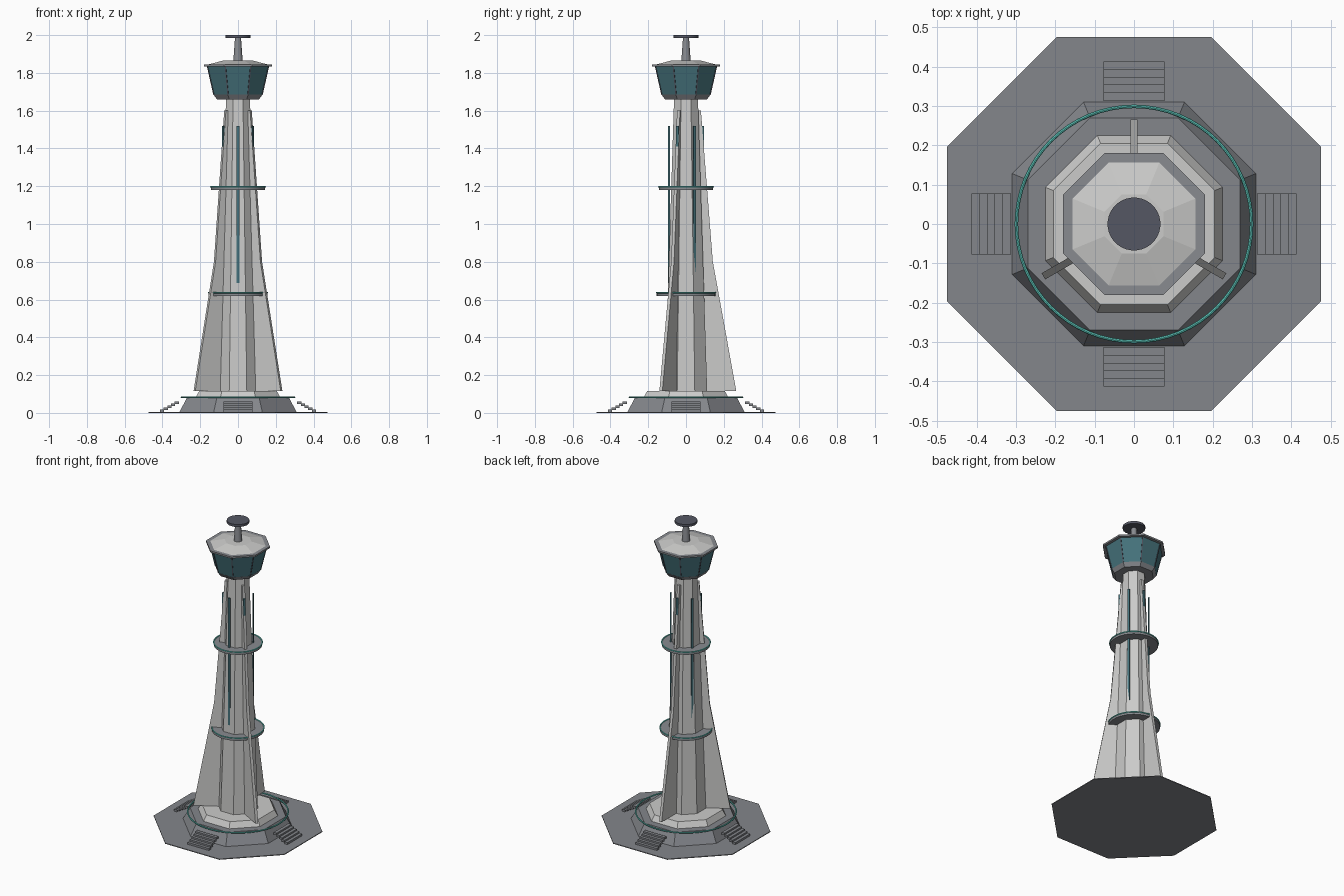
import bpy, bmesh, math
from mathutils import Matrix, Vector

if "Cube" in bpy.data.objects:
    bpy.data.objects.remove(bpy.data.objects["Cube"])


def material(name, rgb):
    m = bpy.data.materials.new(name)
    m.diffuse_color = (*rgb, 1)
    m.use_nodes = True
    m.node_tree.nodes["Principled BSDF"].inputs["Base Color"].default_value = m.diffuse_color
    return m


PALE = material("pale concrete", (0.60, 0.60, 0.59))
GREY = material("mid grey stone", (0.23, 0.24, 0.26))
TRIM = material("trim grey", (0.25, 0.26, 0.28))
DARK = material("dark metal", (0.09, 0.095, 0.125))
GLASS = material("teal glass", (0.06, 0.17, 0.20))
GLOW = material("bright turquoise", (0.12, 0.62, 0.54))


def finish(name, bm, mat, smooth=False):
    bmesh.ops.recalc_face_normals(bm, faces=bm.faces)
    me = bpy.data.meshes.new(name)
    bm.to_mesh(me)
    bm.free()
    ob = bpy.data.objects.new(name, me)
    bpy.context.collection.objects.link(ob)
    me.materials.append(mat)
    if smooth:
        bpy.context.view_layer.objects.active = ob
        ob.select_set(True)
        bpy.ops.object.shade_smooth_by_angle(angle=math.radians(40))
        ob.select_set(False)
    return ob


def stack(name, profile, mat, sides=8, smooth=False):
    """Lofted n-gon through (apothem, z) levels, flat sides facing the axes."""
    bm = bmesh.new()
    k = 1 / math.cos(math.pi / sides)
    rings = []
    for r, z in profile:
        rings.append([bm.verts.new((r * k * math.cos((i + .5) * math.tau / sides),
                                    r * k * math.sin((i + .5) * math.tau / sides), z))
                      for i in range(sides)])
    for a, b in zip(rings, rings[1:]):
        for i in range(sides):
            j = (i + 1) % sides
            bm.faces.new((a[i], a[j], b[j], b[i]))
    bm.faces.new(rings[0])
    bm.faces.new(rings[-1])
    return finish(name, bm, mat, smooth)


def ring(name, radius, z, tube, mat):
    bpy.ops.mesh.primitive_torus_add(location=(0, 0, z), major_radius=radius, minor_radius=tube,
                                     major_segments=64, minor_segments=8)
    ob = bpy.context.object
    ob.name = name
    ob.data.materials.append(mat)
    bpy.ops.object.shade_smooth_by_angle(angle=math.radians(50))


def boxes(bm, x0, x1, w, z0, z1, angle):
    """Box reaching from radius x0 to x1, of width w, turned about z."""
    m = (Matrix.Rotation(angle, 4, 'Z') @ Matrix.Translation(((x0 + x1) / 2, 0, (z0 + z1) / 2))
         @ Matrix.Diagonal((x1 - x0, w, z1 - z0, 1)))
    bmesh.ops.create_cube(bm, size=1, matrix=m)


# Ground slab and stepped base
stack("ground_slab", [(.475, 0), (.475, .005)], GREY)
stack("base_plinth", [(.31, .005), (.27, .08)], GREY)
stack("upper_plinth", [(.225, .08), (.205, .117)], PALE)
ring("base_light_ring", .299, .083, .0045, GLOW)

# Four flights of floating steps
bm = bmesh.new()
for side in range(4):
    for i in range(5):
        x = .413 - i * .0195
        boxes(bm, x - .022, x, .154, .005 + i * .0105, .018 + i * .0105, side * math.pi / 2)
finish("entrance_steps", bm, GREY)

# Tapered shaft
stack("tower_shaft", [(.112, .117), (.063, 1.67)], PALE)

# Three buttress fins
bm = bmesh.new()
outline = [(.03, .117), (.266, .117), (.142, .8), (.079, 1.6), (.03, 1.6)]
for n in range(3):
    rot = Matrix.Rotation(math.radians(90 + 120 * n), 4, 'Z')
    a, b = [[bm.verts.new(rot @ Vector((r, s, z))) for r, z in outline] for s in (-.009, .009)]
    bm.faces.new(a)
    bm.faces.new(b)
    for i in range(5):
        j = (i + 1) % 5
        bm.faces.new((a[i], a[j], b[j], b[i]))
finish("buttress_fins", bm, PALE)

# Upright window strips
bm = bmesh.new()
for n in range(6):
    boxes(bm, .086, .094, .014, .64, 1.52, math.radians(30 + 60 * n))
finish("window_strips", bm, GLASS)

# Round balconies with bright rims
for name, r, z in (("lower", .155, .62), ("upper", .144, 1.18)):
    stack(name + "_balcony", [(r, z), (r, z + .016)], TRIM, 48, True)
    ring(name + "_balcony_rim", r, z + .017, .004, GLOW)

# Lookout cabin
stack("cabin_collar", [(.112, 1.66), (.129, 1.685)], TRIM)
stack("cabin_glass", [(.128, 1.685), (.162, 1.836)], GLASS)
bm = bmesh.new()
k = 1 / math.cos(math.pi / 8)
for n in range(8):
    m = Matrix.Rotation((n + .5) * math.pi / 4, 4, 'Z')
    lo, hi = [[bm.verts.new(m @ Vector((r * k + dr, s, z))) for dr, s in
               ((-.008, -.003), (.002, -.003), (.002, .003), (-.008, .003))]
              for r, z in ((.128, 1.685), (.162, 1.836))]
    for i in range(4):
        j = (i + 1) % 4
        bm.faces.new((lo[i], lo[j], hi[j], hi[i]))
    bm.faces.new(lo)
    bm.faces.new(hi)
finish("cabin_mullions", bm, DARK)
stack("roof_rim", [(.18, 1.834), (.18, 1.845)], TRIM)
stack("roof_cap", [(.156, 1.845), (.075, 1.866)], PALE)

# Mast and top disc
stack("mast", [(.025, 1.86), (.016, 1.985)], TRIM, 12, True)
stack("mast_disc", [(.067, 1.984), (.067, 2.0)], DARK, 32, True)
